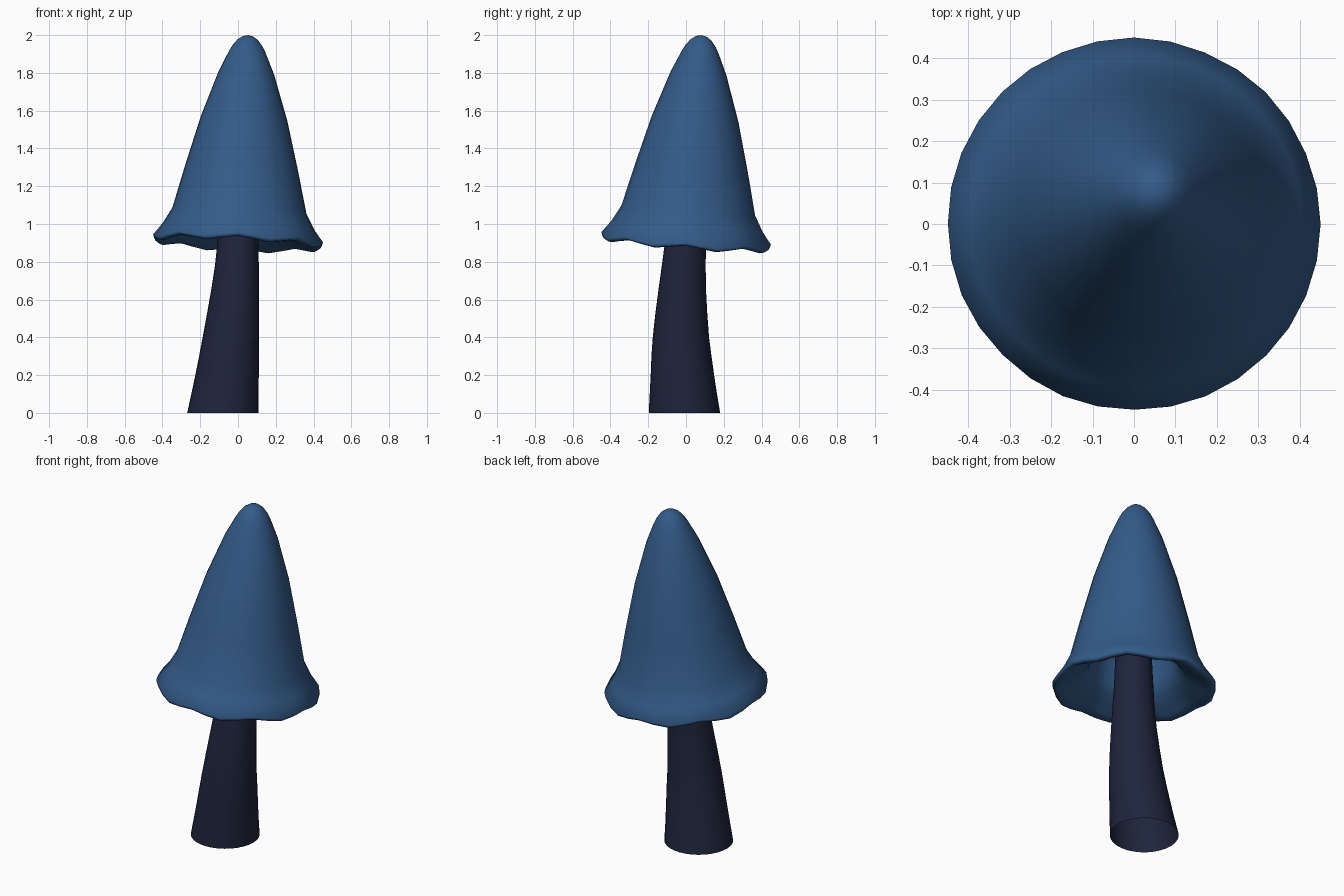
import bpy, bmesh, math
from mathutils import Vector, Matrix

if "Cube" in bpy.data.objects:
    bpy.data.objects.remove(bpy.data.objects["Cube"])

SEG = 32


def material(name, rgb):
    m = bpy.data.materials.new(name)
    m.diffuse_color = (*rgb, 1)
    m.use_nodes = True
    m.node_tree.nodes["Principled BSDF"].inputs["Base Color"].default_value = m.diffuse_color
    return m


def ring_mesh(name, rings, mat, sharp):
    """Skin a list of rings; a single-point ring closes the surface as a tip."""
    bm = bmesh.new()
    loops = [[bm.verts.new(p) for p in ring] for ring in rings]
    for a, b in zip(loops, loops[1:]):
        for i in range(SEG):
            j = (i + 1) % SEG
            if len(b) == 1:
                bm.faces.new((a[i], a[j], b[0]))
            elif len(a) == 1:
                bm.faces.new((a[0], b[j], b[i]))
            else:
                bm.faces.new((a[i], a[j], b[j], b[i]))
    bmesh.ops.recalc_face_normals(bm, faces=bm.faces)
    me = bpy.data.meshes.new(name)
    bm.to_mesh(me)
    bm.free()
    ob = bpy.data.objects.new(name, me)
    bpy.context.collection.objects.link(ob)
    me.materials.append(mat)
    bpy.ops.object.select_all(action='DESELECT')
    ob.select_set(True)
    bpy.context.view_layer.objects.active = ob
    bpy.ops.object.shade_smooth_by_angle(angle=math.radians(sharp))
    return ob


def circle(cx, cy, z, r):
    return [Vector((cx + r * math.cos(2 * math.pi * i / SEG),
                    cy + r * math.sin(2 * math.pi * i / SEG), z)) for i in range(SEG)]


# Cap: tilted bell, outer skin from tip to rim, then underside and inner hollow (radius, height)
profile = [(0, 1.092), (.028, 1.086), (.055, 1.067), (.08, 1.035), (.1, .997), (.148, .889),
           (.23, .647), (.3, .383), (.355, .16), (.402, .075), (.45, .012), (.446, -.002),
           (.425, -.006), (.39, .008), (.335, .035), (.28, .065), (.25, .1),
           (.23, .16), (.2, .3), (.13, .55), (0, .65)]
tilt = Vector((0, 0, 1)).rotation_difference(Vector((.049, .075, 1))).to_matrix().to_4x4()
place = Matrix.Translation((0, 0, .912)) @ tilt
rings = []
for r, h in profile:
    if r == 0:
        rings.append([place @ Vector((0, 0, h))])
        continue
    fade = min(1, max(0, 1 - h / .16)) * min(1, max(0, (r - .25) / .15))
    ring = circle(0, 0, h, r)
    for i, p in enumerate(ring):
        p.z -= .012 * fade * (1 - math.cos(8 * 2 * math.pi * i / SEG))
    rings.append([place @ p for p in ring])
ring_mesh("cap", rings, material("cap_blue", (.033, .105, .25)), 90)

# Stem: open tapered tube, gently curved, running up inside the cap (x, y, z, radius)
path = [(-.08, -.008, 0, .189), (-.069, -.014, .1, .178), (-.058, -.019, .2, .168),
        (-.047, -.024, .3, .159), (-.038, -.027, .4, .149), (-.027, -.025, .52, .138),
        (-.016, -.02, .65, .126), (-.006, -.012, .78, .116), (0, -.003, .9, .109),
        (.009, .007, 1.05, .102), (.017, .018, 1.2, .098), (.025, .03, 1.4, .095)]
ring_mesh("stem", [circle(*p) for p in path], material("stem_dark", (.013, .018, .045)), 40)
